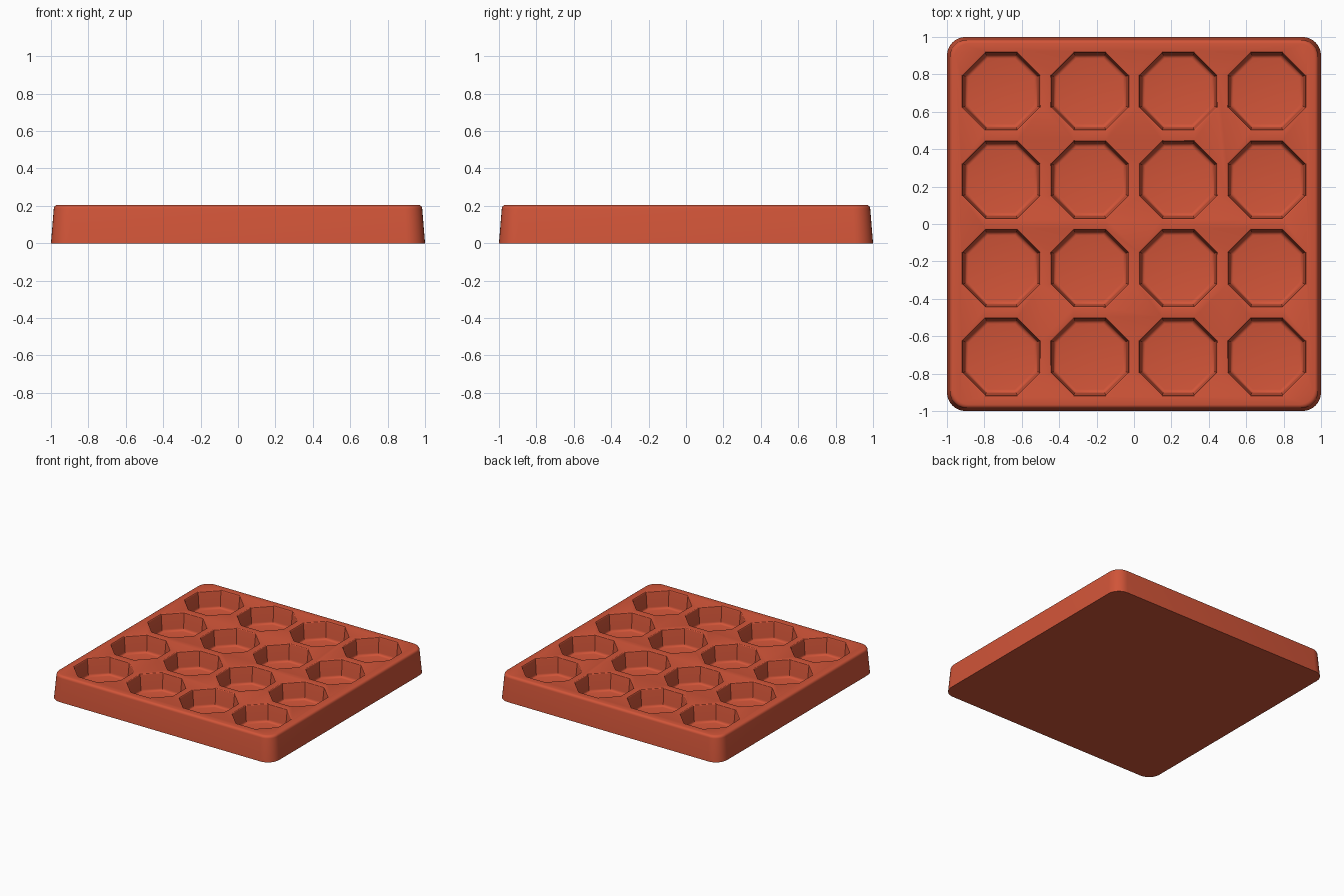
import bpy, bmesh
from math import cos, sin, pi, radians

cube = bpy.data.objects.get("Cube")
if cube:
    bpy.data.objects.remove(cube, do_unlink=True)

HEIGHT = 0.205
FLOOR = 0.065
PITCH = 0.473
APOTHEM = 0.205


def rounded_square(half, radius, z, steps=8):
    """Ring of points around a square with rounded corners."""
    ring = []
    for k, (sx, sy) in enumerate([(1, 1), (-1, 1), (-1, -1), (1, -1)]):
        for i in range(steps + 1):
            a = (k + i / steps) * pi / 2
            ring.append((sx * (half - radius) + radius * cos(a),
                         sy * (half - radius) + radius * sin(a), z))
    return ring


def octagon(cx, cy, apothem, z):
    """Ring of an octagon with sides facing the axes."""
    r = apothem / cos(pi / 8)
    angles = [(i + 0.5) * pi / 4 for i in range(8)]
    return [(cx + r * cos(a), cy + r * sin(a), z) for a in angles]


def loft(bm, rings):
    """Closed solid through a stack of rings, bottom to top."""
    loops = [[bm.verts.new(p) for p in ring] for ring in rings]
    n = len(loops[0])
    for low, high in zip(loops, loops[1:]):
        for i in range(n):
            j = (i + 1) % n
            bm.faces.new((low[i], low[j], high[j], high[i]))
    bm.faces.new(loops[0][::-1])
    bm.faces.new(loops[-1])


def make_object(name, bm):
    mesh = bpy.data.meshes.new(name)
    bm.to_mesh(mesh)
    bm.free()
    obj = bpy.data.objects.new(name, mesh)
    bpy.context.collection.objects.link(obj)
    return obj


clay = bpy.data.materials.new("terracotta red")
clay.use_nodes = True
colour = (0.64, 0.09, 0.04, 1)
clay.diffuse_color = colour
clay.node_tree.nodes["Principled BSDF"].inputs["Base Color"].default_value = colour

# Tray block with drafted sides and a rounded top edge
EDGE = 0.02
rings = [rounded_square(1.0, 0.1, 0)]
for i in range(5):
    a = i / 4 * pi / 2
    inset = 0.015 + EDGE * (1 - cos(a))
    rings.append(rounded_square(1 - inset, 0.1 - inset / 2, HEIGHT - EDGE + EDGE * sin(a)))
bm = bmesh.new()
loft(bm, rings)
tray = make_object("tray", bm)
tray.data.materials.append(clay)

# Octagonal pockets: filleted floor, drafted wall, softened rim
FILLET, RIM = 0.02, 0.008
profile = []
for i in range(5):
    a = i / 4 * pi / 2
    profile.append((APOTHEM - 0.01 - FILLET * (1 - sin(a)), FLOOR + FILLET * (1 - cos(a))))
for i in range(4):
    a = i / 3 * pi / 2
    profile.append((APOTHEM + RIM * (1 - cos(a)), HEIGHT - RIM * (1 - sin(a))))
profile.append((APOTHEM + RIM, HEIGHT + 0.05))
bm = bmesh.new()
for row in range(4):
    for col in range(4):
        cx, cy = (col - 1.5) * PITCH, (row - 1.5) * PITCH
        loft(bm, [octagon(cx, cy, r, z) for r, z in profile])
cutter = make_object("pocket_cutter", bm)
cutter.data.materials.append(clay)
cutter.hide_render = True

# Cut the pockets, then drop the cutter
bpy.ops.object.select_all(action="DESELECT")
bpy.context.view_layer.objects.active = tray
tray.select_set(True)
cut = tray.modifiers.new("pockets", "BOOLEAN")
cut.operation = "DIFFERENCE"
cut.solver = "EXACT"
cut.object = cutter
bpy.ops.object.modifier_apply(modifier=cut.name)
bpy.data.objects.remove(cutter, do_unlink=True)

bpy.ops.object.shade_smooth_by_angle(angle=radians(30))
